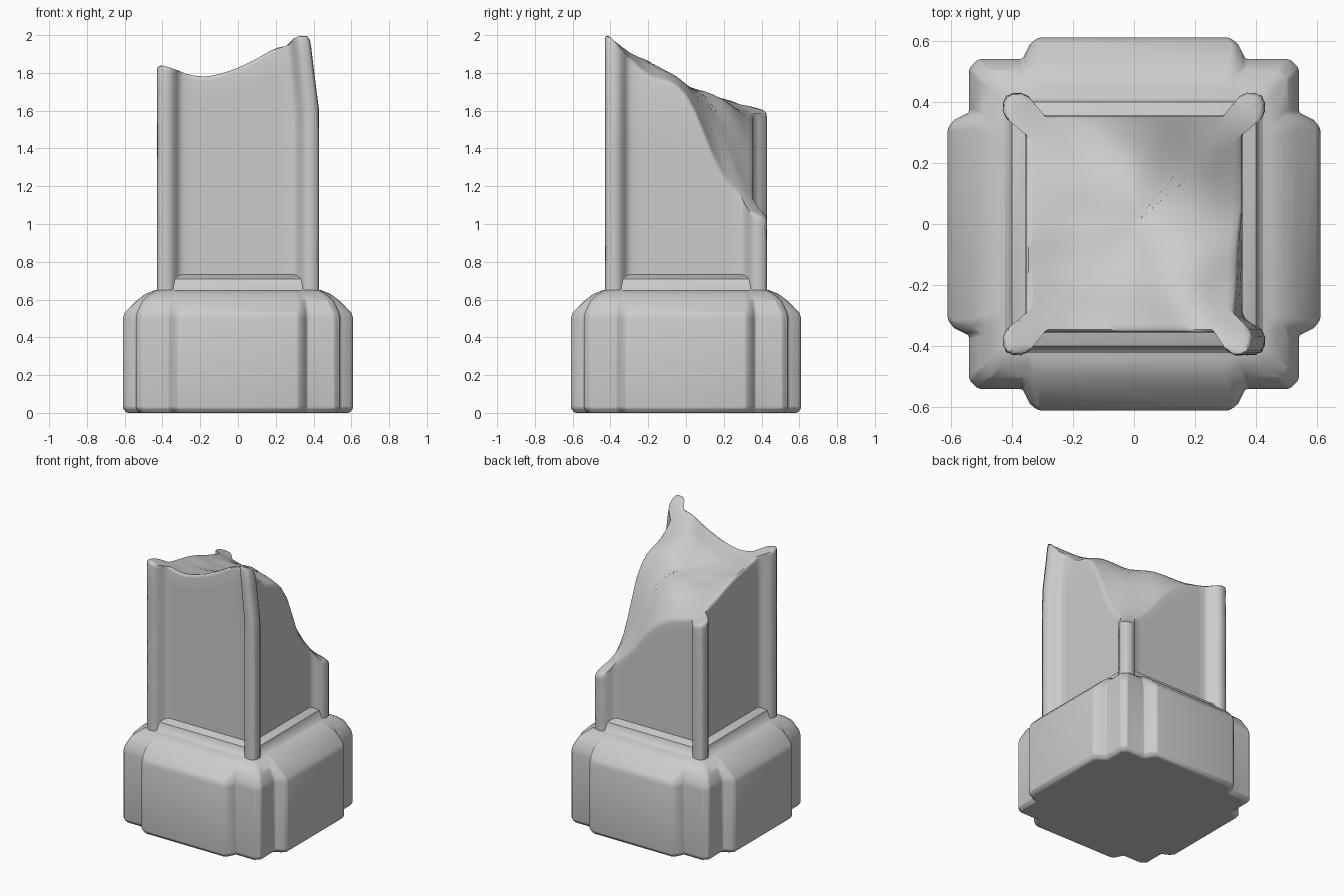
import bpy, bmesh, math, random
from mathutils import noise, Vector

if "Cube" in bpy.data.objects:
    bpy.data.objects.remove(bpy.data.objects["Cube"])

random.seed(4)


def four_way(quarter):
    """Repeat a quarter outline around the z axis."""
    pts = []
    for _ in range(4):
        pts += quarter
        quarter = [(y, -x) for x, y in quarter]
    return pts


def loft(name, rings, angle=40, bevel=0):
    """Skin a stack of equal-length rings and cap both ends."""
    bm = bmesh.new()
    rows = [[bm.verts.new(p) for p in r] for r in rings]
    n = len(rows[0])
    for a, b in zip(rows, rows[1:]):
        for i in range(n):
            j = (i + 1) % n
            bm.faces.new((a[i], a[j], b[j], b[i]))
    bm.faces.new(rows[0])
    bm.faces.new(rows[-1])
    bmesh.ops.recalc_face_normals(bm, faces=bm.faces)
    me = bpy.data.meshes.new(name)
    bm.to_mesh(me)
    bm.free()
    ob = bpy.data.objects.new(name, me)
    bpy.context.collection.objects.link(ob)
    bpy.ops.object.select_all(action='DESELECT')
    ob.select_set(True)
    bpy.context.view_layer.objects.active = ob
    bpy.ops.object.shade_smooth_by_angle(angle=math.radians(angle))
    if bevel:
        m = ob.modifiers.new("soft_edges", 'BEVEL')
        m.width, m.segments, m.limit_method = bevel, 2, 'ANGLE'
        m.angle_limit = math.radians(35)
    return ob


# Base: square block with a raised panel on each side
def base_ring(z, p, c, w):
    q = [(w - .03, p), (w - .005, p - .02 if p > c + .03 else p - .003), (w + .02, c),
         (c - .03, c), (c, c - .03), (c, w + .02),
         (p - .02 if p > c + .03 else p - .003, w - .005), (p, w - .03)]
    return [(x, y, z) for x, y in four_way(q)]


loft("base", [base_ring(*a) for a in (
    (0, .59, .52, .33), (.025, .61, .54, .345), (.50, .61, .54, .345),
    (.53, .60, .535, .345), (.595, .535, .505, .34), (.63, .49, .465, .33),
    (.65, .44, .43, .32))], bevel=.008)

# Sloped skirt where the shaft meets the base
loft("skirt", [[(x, y, z) for x, y in four_way([(h - .03, h), (h, h - .03)])]
               for z, h in ((.60, .45), (.64, .435), (.655, .415), (.71, .40), (.735, .352))])

# Broken top: height control grid, rows run front to back
GRID = [-.43, -.2, 0, .2, .43]
HEIGHT = [(1.85, 1.79, 1.84, 1.95, 2.01),
          (1.79, 1.75, 1.79, 1.86, 1.76),
          (1.75, 1.71, 1.72, 1.74, 1.66),
          (1.67, 1.65, 1.65, 1.47, 1.16),
          (1.60, 1.53, 1.38, 1.12, 1.03)]


def cell(v):
    v = max(-.43, min(.43, v))
    i = max(k for k in range(4) if v >= GRID[k])
    t = (v - GRID[i]) / (GRID[i + 1] - GRID[i])
    return i, t


def cubic(a, b, c, d, t):
    return b + .5 * t * (c - a + t * (2 * a - 5 * b + 4 * c - d + t * (3 * (b - c) + d - a)))


def top(x, y):
    (i, t), (j, s) = cell(x), cell(y)
    k = lambda v: max(0, min(4, v))
    rows = [cubic(*[HEIGHT[k(j + r)][k(i + c)] for c in (-1, 0, 1, 2)], t) for r in (-1, 0, 1, 2)]
    return cubic(*rows, s) + .014 * noise.noise(Vector((x * 7, y * 7, 3)))


# Shaft: recessed faces between rounded corner posts
face = [(-.29 + .58 * i / 12, .356) for i in range(13)]
post = [(.31, .365), (.325, .385), (.345, .418), (.37, .43), (.40, .428), (.422, .415)]
post += [(y, x) for x, y in reversed(post)]
outline = four_way(face + post)


def taper(x, y, z):
    if x > 0:
        x -= .05 * max(0, (z - 1.6) / .4) * x / .43
    return (x, y, z)


rings = []
LEVELS = 12
for k in range(LEVELS + 1):
    ring = []
    for x, y in outline:
        t = k / LEVELS
        z = .6 + (top(x, y) - .025 - .6) * t
        chip = 1
        if max(abs(x), abs(y)) > .4 and k > 1:
            chip = 1 - .012 * max(0, noise.noise(Vector((x * 3, y * 3, z * 5))))
        ring.append(taper(x * chip, y * chip, z))
    rings.append(ring)
for s, drop in ((.992, .008), (.97, 0), (.92, 0), (.84, 0), (.74, 0), (.64, 0),
                (.52, 0), (.4, 0), (.28, 0), (.16, 0), (.05, 0)):
    rings.append([taper(x * s, y * s, top(x * s, y * s) - drop) for x, y in outline])
loft("broken_shaft", rings, angle=50)
